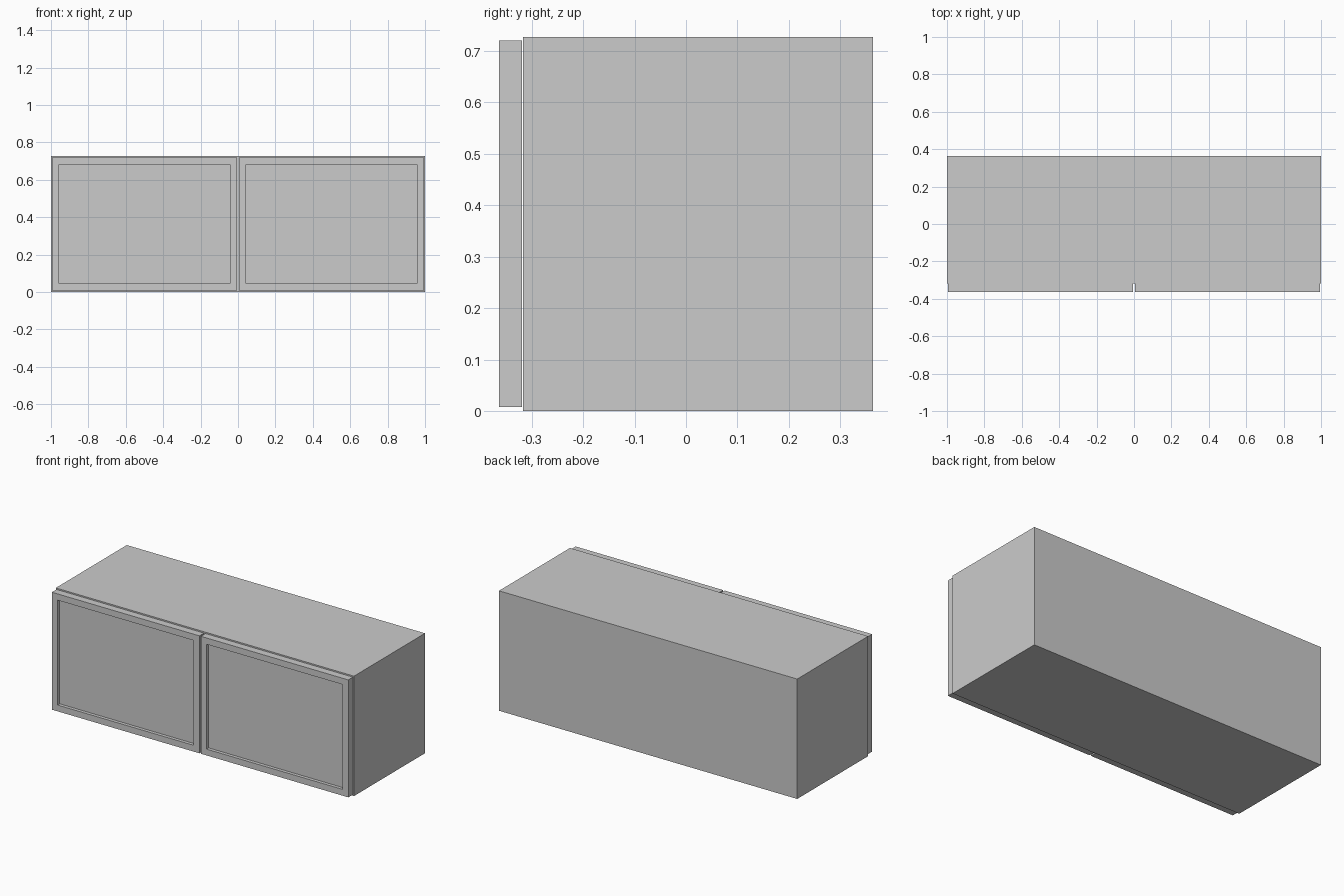
import bpy, bmesh

if "Cube" in bpy.data.objects:
    bpy.data.objects.remove(bpy.data.objects["Cube"])

W, H = 1.0, 0.727            # half width, height
FRONT, BACK = -0.317, 0.363  # carcass depth range
T = 0.04                     # board thickness


def box(name, lo, hi):
    """Axis-aligned board between two corners."""
    bm = bmesh.new()
    bmesh.ops.create_cube(bm, size=1)
    for v in bm.verts:
        v.co = [(a + b) / 2 + c * (b - a) for a, b, c in zip(lo, hi, v.co)]
    mesh = bpy.data.meshes.new(name)
    bm.to_mesh(mesh)
    bm.free()
    obj = bpy.data.objects.new(name, mesh)
    bpy.context.collection.objects.link(obj)
    return obj


def recess_front(obj, border, depth):
    """Sink a square-edged panel into the front (-y) face."""
    bm = bmesh.new()
    bm.from_mesh(obj.data)
    bm.normal_update()
    face = min(bm.faces, key=lambda f: f.calc_center_median().y)
    bmesh.ops.inset_region(bm, faces=[face], thickness=border)
    ext = bmesh.ops.extrude_discrete_faces(bm, faces=[face])
    bmesh.ops.translate(bm, verts=ext["faces"][0].verts, vec=(0, depth, 0))
    bmesh.ops.recalc_face_normals(bm, faces=bm.faces)
    bm.to_mesh(obj.data)
    bm.free()


# Carcass boards
for side, x0 in (("left", -W), ("right", W - T)):
    box(side + "_side", (x0, FRONT, 0), (x0 + T, BACK, H))
inner = W - T
box("bottom_board", (-inner, FRONT, 0), (inner, BACK, T))
box("top_board", (-inner, FRONT, H - T), (inner, BACK, H))
box("back_panel", (-inner, BACK - 0.02, T), (inner, BACK, H - T))
box("centre_divider", (-T / 2, FRONT, T), (T / 2, BACK - 0.02, H - T))

# Pair of recessed-panel doors
for side, x0, x1 in (("left", -0.994, -0.005), ("right", 0.005, 0.994)):
    door = box(side + "_door", (x0, -0.363, 0.008), (x1, -0.319, 0.72))
    recess_front(door, 0.054, 0.02)
